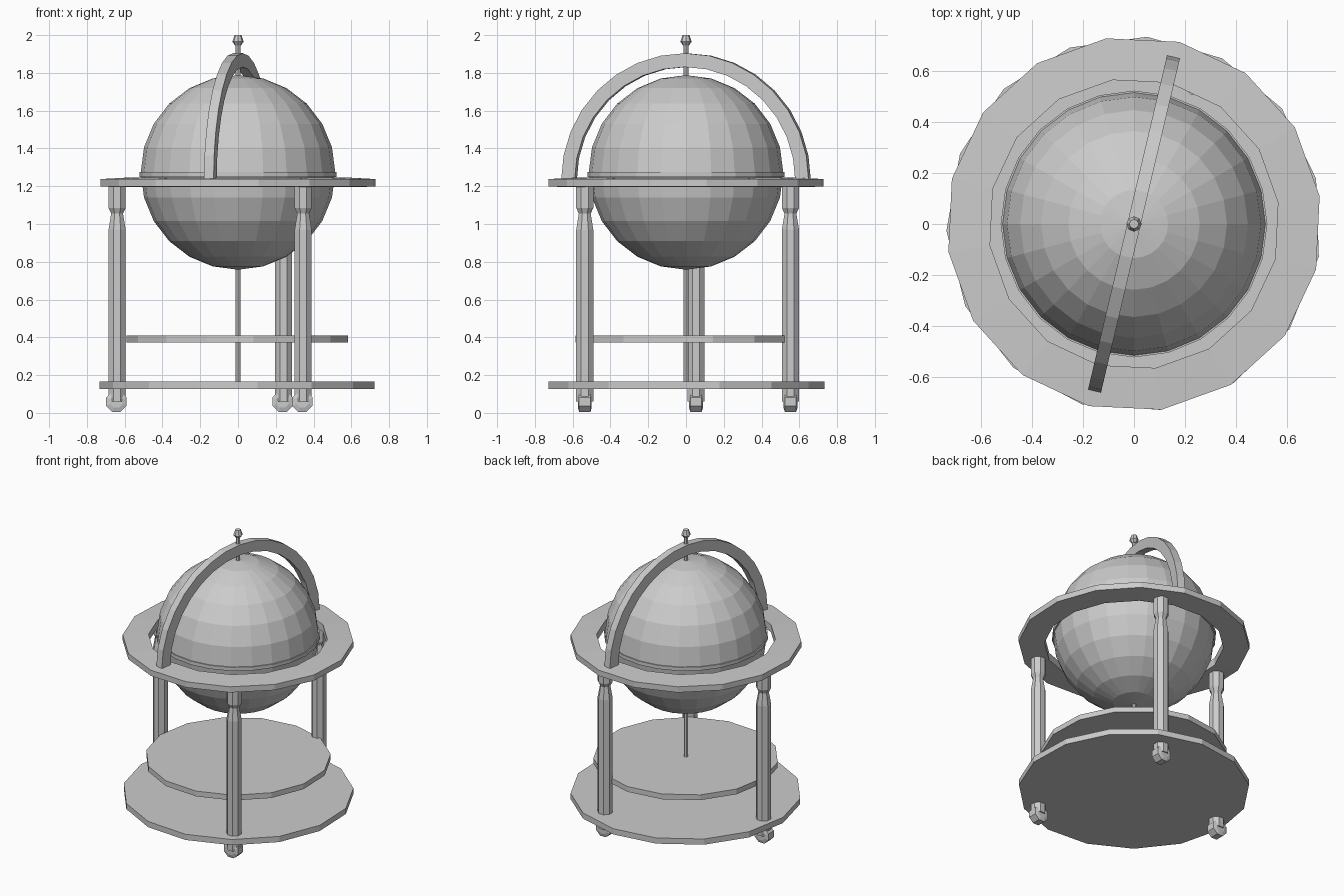
import bpy, bmesh
from math import sin, cos, pi, radians
from mathutils import Matrix

if "Cube" in bpy.data.objects:
    bpy.data.objects.remove(bpy.data.objects["Cube"])


def finish(name, bm, loc=(0, 0, 0), rot=(0, 0, 0)):
    bmesh.ops.remove_doubles(bm, verts=bm.verts, dist=1e-5)
    bmesh.ops.recalc_face_normals(bm, faces=bm.faces)
    me = bpy.data.meshes.new(name)
    bm.to_mesh(me)
    bm.free()
    ob = bpy.data.objects.new(name, me)
    ob.location, ob.rotation_euler = loc, rot
    bpy.context.collection.objects.link(ob)
    return ob


def lathe(name, profile, sides, phase=0, loc=(0, 0, 0), rot=(0, 0, 0), closed=False):
    """Revolve (radius, z) points about z; open profiles get end caps."""
    bm = bmesh.new()
    rings = []
    for r, z in profile:
        angles = [radians(phase) + 2 * pi * i / sides for i in range(sides)]
        rings.append([bm.verts.new((r * cos(a), r * sin(a), z)) for a in angles])
    pairs = list(zip(rings, rings[1:]))
    if closed:
        pairs.append((rings[-1], rings[0]))
    for a, b in pairs:
        for i in range(sides):
            j = (i + 1) % sides
            bm.faces.new((a[i], a[j], b[j], b[i]))
    if not closed:
        bm.faces.new(rings[0])
        bm.faces.new(rings[-1])
    return finish(name, bm, loc, rot)


# Globe
bm = bmesh.new()
bmesh.ops.create_uvsphere(bm, u_segments=24, v_segments=12, radius=0.515)
finish("globe", bm, (0, 0, 1.273))

# Thin equator band
lathe("equator_band", [(0.505, 1.25), (0.522, 1.25), (0.522, 1.275), (0.505, 1.275)],
      24, closed=True)

# Horizon ring, base and shelf
lathe("horizon_ring", [(0.57, 1.195), (0.735, 1.198), (0.735, 1.238), (0.57, 1.247)],
      16, 8.5, closed=True)
lathe("base_disc", [(0.735, 0.127), (0.735, 0.167)], 15, 14)
lathe("shelf_disc", [(0.59, 0.373), (0.59, 0.41)], 15, 14)

# Central axle with finial
lathe("axle", [(0.014, 0.15), (0.014, 1.97)], 8)
lathe("finial", [(0.016, 1.945), (0.03, 1.965), (0.018, 2.0)], 8)

# Meridian arch, a half ring of rectangular section
bm = bmesh.new()
section = [(0.60, -0.026), (0.673, -0.026), (0.673, 0.026), (0.60, 0.026)]
steps = 16
arcs = []
for k in range(steps + 1):
    t = pi * k / steps
    arcs.append([bm.verts.new((r * cos(t), w, r * sin(t))) for r, w in section])
for a, b in zip(arcs, arcs[1:]):
    for i in range(4):
        j = (i + 1) % 4
        bm.faces.new((a[i], a[j], b[j], b[i]))
bm.faces.new(arcs[0])
bm.faces.new(arcs[-1])
finish("meridian_arch", bm, (0, 0, 1.231), (0, 0, radians(76.7)))

# Turned posts, each standing on a caster wheel
post = [(0.049, 0.06), (0.049, 0.97), (0.034, 1.055), (0.049, 1.085), (0.049, 1.2)]
wheel = [(0.035, -0.037), (0.058, -0.03), (0.058, 0.03), (0.035, 0.037)]
places = {"left": (-0.64, 0.053), "back": (0.24, 0.553), "front": (0.345, -0.536)}
for side, (x, y) in places.items():
    lathe(side + "_post", post, 8, 22.5, (x, y, 0))
    lathe(side + "_caster", wheel, 8, 22.5, (x - 0.004, y, 0.0536 + 0.006),
          (pi / 2, 0, 0))
